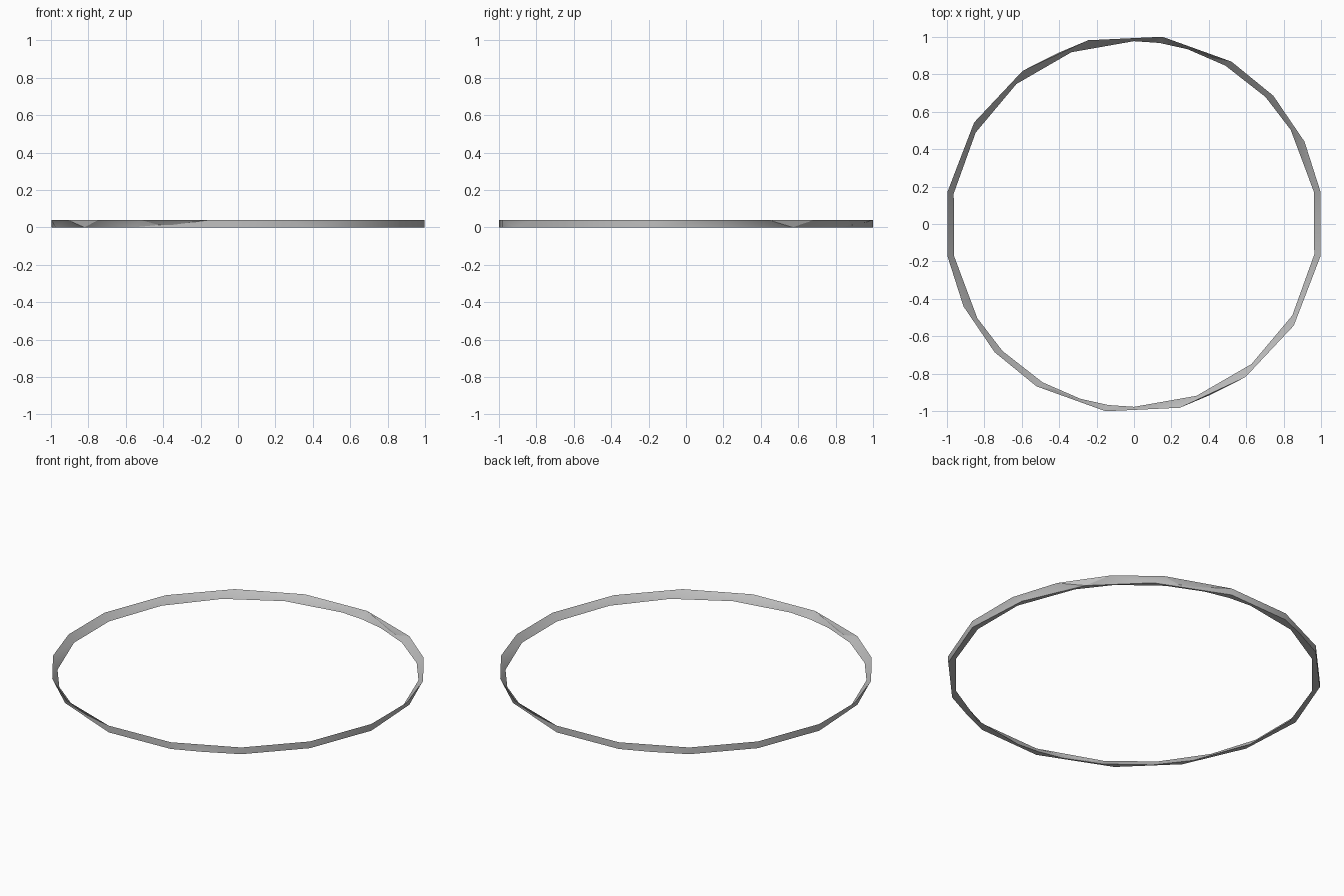
import bpy
import bmesh
from math import cos, sin, radians

cube = bpy.data.objects.get("Cube")
if cube:
    bpy.data.objects.remove(cube, do_unlink=True)

HEIGHT = 0.04
RIM, MID, INNER = 1.012, 1.0, 0.977

# Corner angles over half a turn; the other half repeats them
TOP_ANGLES = [9.6, 25.8, 42.6, 59, 81.4, 104, 126, 147.6, 170.4]
BASE_ANGLES = [12.7, 34.8, 56, 81.4, 104, 113.6, 126, 147.6, 170.4]
INNER_ANGLES = [10, 31, 44, 60, 73, 82, 90, 110, 130, 150, 170.4]


def make_ring(bm, half, z, radius_of):
    """Corner ring as (angle, vertex) pairs, closed with a wrapped copy."""
    ring = []
    for turn in (0, 180):
        for a in half:
            r, t = radius_of(a), radians(a + turn)
            ring.append((a + turn, bm.verts.new((r * cos(t), r * sin(t), z))))
    return ring + [(ring[0][0] + 360, ring[0][1])]


def zip_rings(bm, a, b):
    """Join two rings of unequal corners with triangles, in angle order."""
    i = j = 0
    while i < len(a) - 1 or j < len(b) - 1:
        step_a = j == len(b) - 1 or (i < len(a) - 1 and a[i + 1][0] <= b[j + 1][0])
        if step_a:
            bm.faces.new((a[i][1], a[i + 1][1], b[j][1]))
            i += 1
        else:
            bm.faces.new((a[i][1], b[j + 1][1], b[j][1]))
            j += 1


# Band with an upright outer wall, sloped inner wall and flat underside
bm = bmesh.new()
top = make_ring(bm, TOP_ANGLES, HEIGHT, lambda a: RIM)
base = make_ring(bm, BASE_ANGLES, 0, lambda a: RIM if a in TOP_ANGLES else MID)
inner = make_ring(bm, INNER_ANGLES, 0, lambda a: INNER)
for first, second in ((top, base), (base, inner), (inner, top)):
    zip_rings(bm, first, second)
bmesh.ops.recalc_face_normals(bm, faces=bm.faces)

mesh = bpy.data.meshes.new("ring_band")
bm.to_mesh(mesh)
bm.free()
band = bpy.data.objects.new("ring_band", mesh)
bpy.context.collection.objects.link(band)

# Plain grey finish
grey = bpy.data.materials.new("grey")
grey.use_nodes = True
colour = (0.52, 0.52, 0.52, 1)
grey.diffuse_color = colour
grey.node_tree.nodes["Principled BSDF"].inputs["Base Color"].default_value = colour
mesh.materials.append(grey)

bpy.ops.object.select_all(action="DESELECT")
band.select_set(True)
bpy.context.view_layer.objects.active = band
bpy.ops.object.shade_smooth_by_angle(angle=radians(30))
